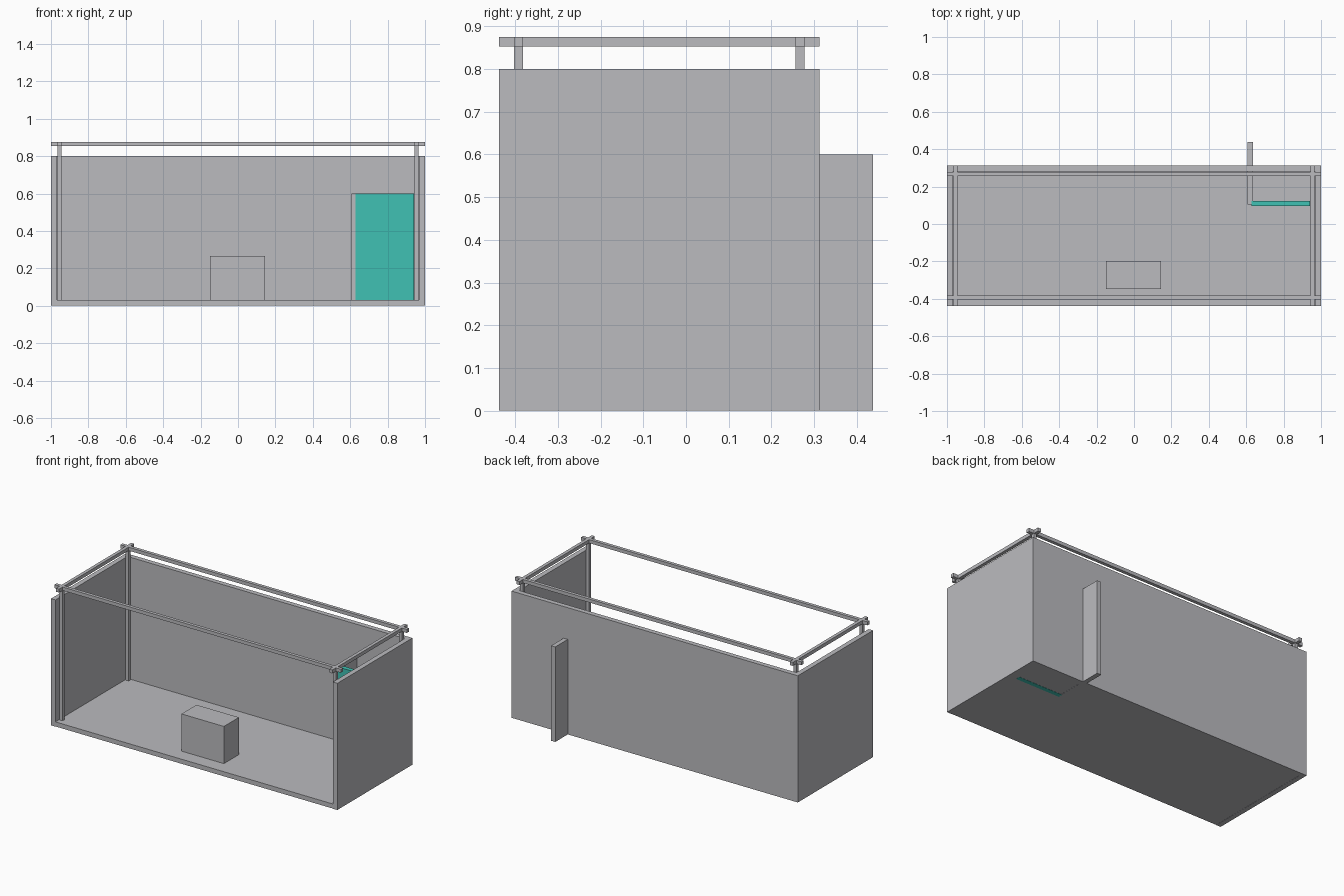
import bpy
import bmesh

if "Cube" in bpy.data.objects:
    bpy.data.objects.remove(bpy.data.objects["Cube"])


def material(name, rgb):
    m = bpy.data.materials.new(name)
    m.diffuse_color = (*rgb, 1.0)
    m.use_nodes = True
    m.node_tree.nodes["Principled BSDF"].inputs["Base Color"].default_value = m.diffuse_color
    return m


GREY = material("light grey", (0.497, 0.497, 0.521))
TEAL = material("teal", (0.051, 0.533, 0.451))


def box(name, x, y, z, mat=GREY):
    """Box from (min, max) ranges on each axis."""
    bm = bmesh.new()
    bmesh.ops.create_cube(bm, size=1.0)
    for v in bm.verts:
        v.co = [r[0] if c < 0 else r[1] for c, r in zip(v.co, (x, y, z))]
    me = bpy.data.meshes.new(name)
    bm.to_mesh(me)
    bm.free()
    me.materials.append(mat)
    ob = bpy.data.objects.new(name, me)
    bpy.context.collection.objects.link(ob)
    return ob


FRONT, BACK = -0.4375, 0.3125     # depth range of the booth
WALL = 0.031                      # wall and floor thickness
WALL_TOP = 0.8
INSET, BAR = 0.035, 0.021         # frame offset and bar width
RAIL_Z = (0.853, 0.875)

# Floor and walls (floor underside sits a hair higher so the panel foot shows)
box("floor", (-1 + WALL, 1 - WALL), (FRONT, BACK - WALL), (0.001, 0.03))
box("back_wall", (-1 + WALL, 1 - WALL), (BACK - WALL, BACK), (0, WALL_TOP))
for side, x in (("left", (-1, -1 + WALL)), ("right", (1 - WALL, 1))):
    box(side + "_wall", x, (FRONT, BACK), (0, WALL_TOP))

# Frame: corner posts carrying crossing top rails
post_x = {"left": (-1 + INSET, -1 + INSET + BAR),
          "right": (1 - INSET - BAR, 1 - INSET)}
post_y = {"front": (FRONT + INSET, FRONT + INSET + BAR),
          "back": (BACK - INSET - BAR, BACK - INSET)}
for sx, x in post_x.items():
    box(sx + "_rail", x, (FRONT, BACK), RAIL_Z)
    for sy, y in post_y.items():
        box(f"{sy}_{sx}_post", x, y, (0.03, RAIL_Z[0]))
for sy, y in post_y.items():
    box(sy + "_rail", (-1, 1), y, RAIL_Z)

# Counter near the front
box("counter", (-0.151, 0.145), (-0.348, -0.198), (0.03, 0.265))

# Corner closet: partition passing through the back wall, and teal door panel
box("partition", (0.607, 0.636), (0.104, 0.4375), (0, 0.6))
box("door_panel", (0.628, 0.942), (0.096, 0.124), (0, 0.601), TEAL)
